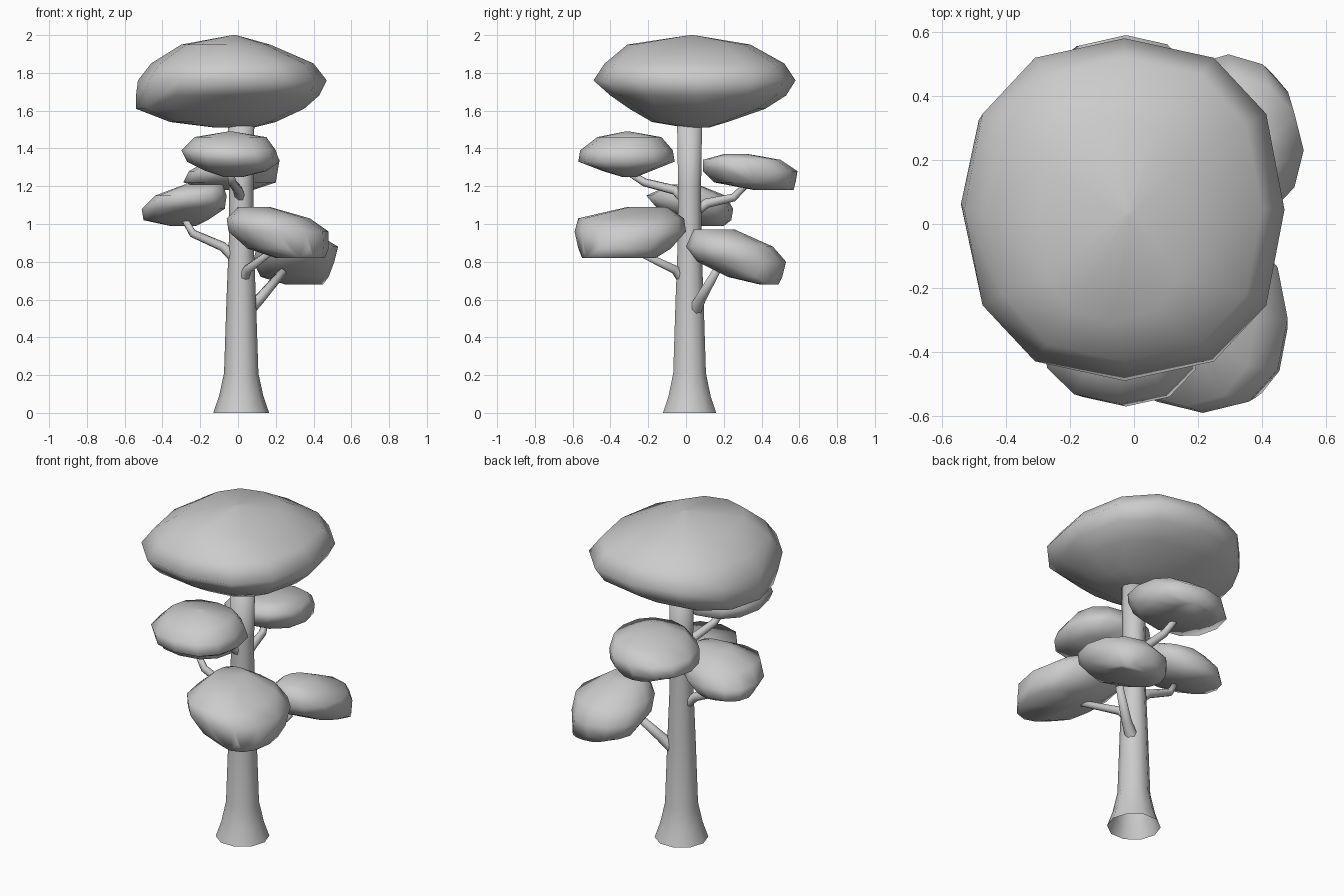
import bpy, bmesh, math
from mathutils import Vector

cube = bpy.data.objects.get("Cube")
if cube:
    bpy.data.objects.remove(cube, do_unlink=True)

# One plain grey for the whole tree
grey = bpy.data.materials.new("light grey")
grey.use_nodes = True
grey.diffuse_color = (0.6, 0.6, 0.6, 1)
grey.node_tree.nodes["Principled BSDF"].inputs["Base Color"].default_value = grey.diffuse_color


def finish(name, bm):
    """Turn a bmesh into a smooth-shaded grey object."""
    bmesh.ops.recalc_face_normals(bm, faces=bm.faces[:])
    mesh = bpy.data.meshes.new(name)
    bm.to_mesh(mesh)
    bm.free()
    mesh.materials.append(grey)
    mesh.shade_smooth()
    obj = bpy.data.objects.new(name, mesh)
    bpy.context.collection.objects.link(obj)
    return obj


def circle(sides, power=1):
    """Corners of a polygon of radius one; a power below one makes it squarer."""
    def bulge(value):
        return math.copysign(abs(value) ** power, value) if abs(value) > 0.001 else 0
    angles = [math.tau * i / sides for i in range(sides)]
    return [Vector((bulge(math.cos(a)), bulge(math.sin(a)), 0)) for a in angles]


def tube(name, rings, sides):
    """Skin a row of (centre, radius, axis) rings, closed at the far end only."""
    bm = bmesh.new()
    loops = []
    for centre, radius, axis in rings:
        turn = Vector(axis).to_track_quat('Z', 'Y')
        loops.append([bm.verts.new(Vector(centre) + turn @ (corner * radius))
                      for corner in circle(sides)])
    for lower, upper in zip(loops, loops[1:]):
        for i in range(sides):
            j = (i + 1) % sides
            bm.faces.new((lower[i], lower[j], upper[j], upper[i]))
    bm.faces.new(loops[-1])
    return finish(name, bm)


def foliage(name, power, layers):
    """Wrap a convex skin round oval slices: height, then x range, then y range."""
    bm = bmesh.new()
    for z, left, right, front, back in layers:
        for corner in circle(12, power):
            x = (left + right) / 2 + corner.x * (right - left) / 2
            y = (front + back) / 2 + corner.y * (back - front) / 2
            bm.verts.new((x, y, z))
    hull = bmesh.ops.convex_hull(bm, input=bm.verts[:])
    inner = set(hull["geom_interior"]) | set(hull["geom_unused"])
    bmesh.ops.delete(bm, geom=[v for v in inner if isinstance(v, bmesh.types.BMVert)],
                     context='VERTS')
    return finish(name, bm)


# Trunk: flared foot, open underneath
profile = [(0, 0.148), (0.09, 0.117), (0.21, 0.091), (0.6, 0.078),
           (0.9, 0.066), (1.2, 0.064), (1.56, 0.07)]
tube("trunk", [((0.017, 0.019, z), r, (0, 0, 1)) for z, r in profile], 10)

# Branches: tapering bent tubes
branches = {
    "front_left_branch": [(0.02, 0, 0.68), (0.05, -0.06, 0.76), (0.17, -0.25, 0.85)],
    "back_left_branch": [(0.06, 0.05, 0.55), (0.12, 0.08, 0.61), (0.24, 0.16, 0.75)],
    "right_branch": [(0, 0.02, 0.8), (-0.08, 0.02, 0.88), (-0.24, 0.02, 0.95), (-0.28, 0.02, 1.02)],
    "front_branch": [(0.02, 0, 1.12), (0, -0.06, 1.18), (-0.03, -0.22, 1.22), (-0.04, -0.3, 1.27)],
    "back_branch": [(0.01, 0.04, 1.06), (0.01, 0.11, 1.11), (-0.01, 0.25, 1.14), (-0.03, 0.31, 1.2)],
}
for name, points in branches.items():
    pts = [Vector(p) for p in points]
    last = len(pts) - 1
    thick = 0.036 if name == "back_left_branch" else 0.03
    tube(name, [(p, thick * (1 - 0.4 * i / last), pts[min(i + 1, last)] - pts[max(i - 1, 0)])
                for i, p in enumerate(pts)], 7)

# Crown: broad, with a low right rim
foliage("crown", 0.84, [
    (1.51, -.12, .08, 0, .12), (1.54, -.36, .2, -.18, .22), (1.61, -.54, .35, -.3, .42),
    (1.68, -.54, .43, -.4, .53), (1.76, -.53, .47, -.49, .58), (1.85, -.46, .4, -.43, .52),
    (1.95, -.3, .17, -.31, .34), (2, -.03, -.01, .02, .04)])

# Side clumps, each leaning its own way
foliage("front_clump", 0.86, [
    (1.25, -.08, .03, -.34, -.26), (1.28, -.17, .15, -.44, -.19), (1.33, -.27, .22, -.57, -.06),
    (1.39, -.3, .2, -.56, -.07), (1.46, -.23, .15, -.47, -.13), (1.49, -.05, -.03, -.32, -.3)])
foliage("back_clump", 0.86, [
    (1.18, -.15, .08, .36, .57), (1.22, -.29, .2, .15, .58), (1.28, -.26, .21, .09, .59),
    (1.34, -.15, .22, .09, .5), (1.37, -.02, .1, .2, .33)])
foliage("right_clump", 0.86, [
    (.99, -.36, -.22, .08, .2), (1.02, -.5, -.16, -.02, .24), (1.08, -.51, -.07, -.15, .25),
    (1.15, -.44, -.06, -.21, .21), (1.21, -.28, -.08, -.08, .06)])
foliage("front_left_clump", 0.88, [
    (.82, .2, .46, -.55, -.16), (.87, .05, .48, -.57, -.08), (.96, -.05, .48, -.59, 0),
    (1.03, -.06, .38, -.57, -.01), (1.09, 0, .17, -.31, -.1)])
foliage("back_left_clump", 1, [
    (.68, .25, .45, .39, .49), (.72, .12, .48, .22, .51), (.8, .08, .51, .06, .53),
    (.88, .1, .53, 0, .46), (.97, .2, .38, .04, .26)])
